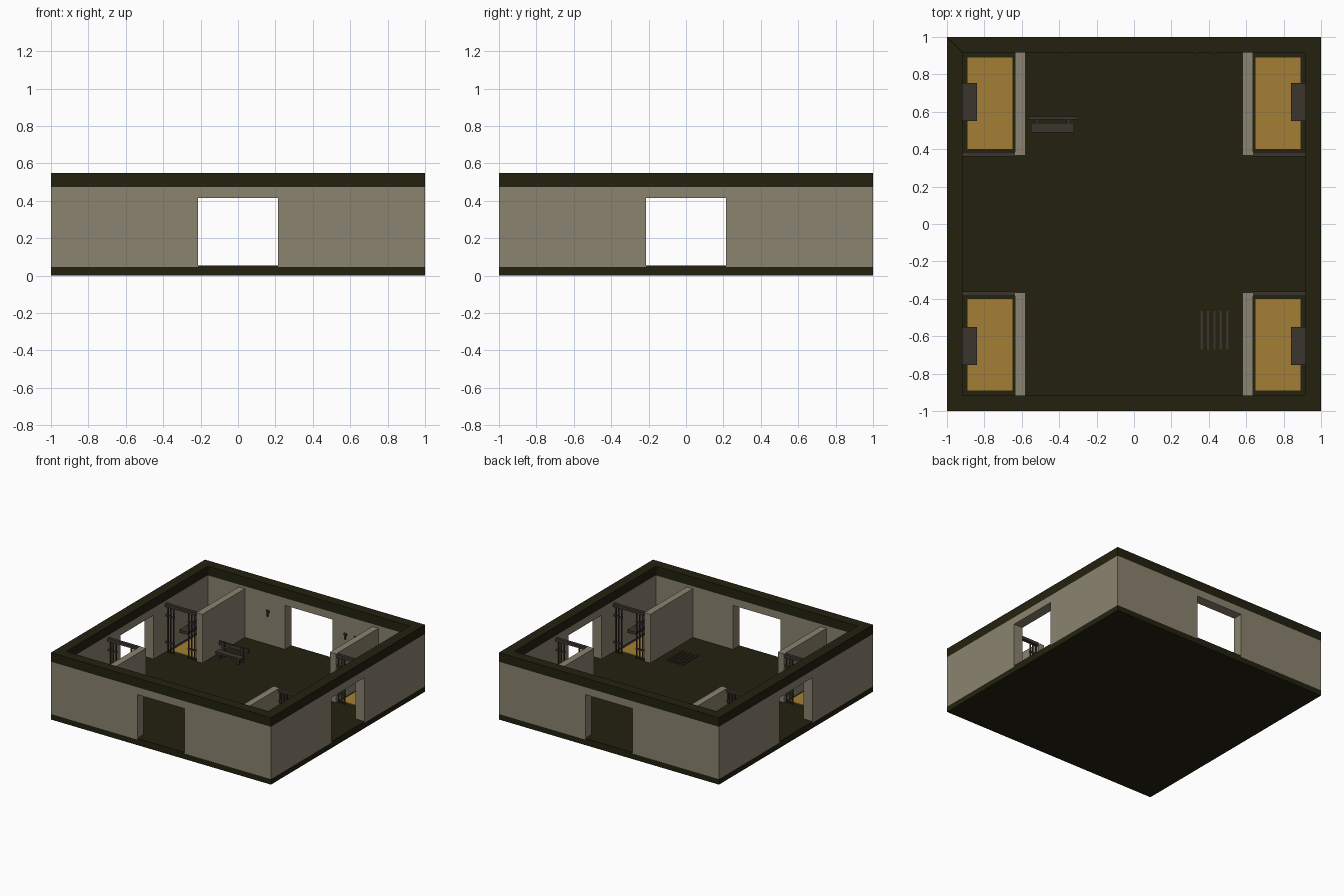
import bpy, bmesh, math
from mathutils import Matrix

if "Cube" in bpy.data.objects:
    bpy.data.objects.remove(bpy.data.objects["Cube"])


def mat(name, rgb):
    m = bpy.data.materials.new(name)
    lin = [((c / 255 + 0.055) / 1.055) ** 2.4 if c > 10 else c / 255 / 12.92 for c in rgb]
    m.diffuse_color = (*lin, 1)
    m.use_nodes = True
    m.node_tree.nodes["Principled BSDF"].inputs["Base Color"].default_value = m.diffuse_color
    return m


OLIVE = mat("dark olive", (35, 33, 15))
STONE = mat("grey stone", (139, 131, 112))
STRAW = mat("straw gold", (165, 127, 53))
IRON = mat("dark iron", (60, 53, 47))
IN = 0.917  # inner face of the outer walls


def finish(name, bm, material):
    bmesh.ops.recalc_face_normals(bm, faces=bm.faces)
    me = bpy.data.meshes.new(name)
    bm.to_mesh(me)
    bm.free()
    me.materials.append(material)
    ob = bpy.data.objects.new(name, me)
    bpy.context.collection.objects.link(ob)
    return ob


def add_box(bm, x0, x1, y0, y1, z0, z1):
    m = Matrix.Translation(((x0 + x1) / 2, (y0 + y1) / 2, (z0 + z1) / 2)) @ \
        Matrix.Diagonal((abs(x1 - x0), abs(y1 - y0), abs(z1 - z0), 1))
    bmesh.ops.create_cube(bm, size=1, matrix=m)


def boxes(name, material, *dims):
    bm = bmesh.new()
    for d in dims:
        add_box(bm, *d)
    return finish(name, bm, material)


def mitred_panel(name, profile, material, turn):
    """Extrude an (x, z) outline through the wall; corners at x = +-1 are mitred."""
    bm = bmesh.new()
    out = [bm.verts.new((x, -1, z)) for x, z in profile]
    inn = [bm.verts.new((math.copysign(IN, x) if abs(x) == 1 else x, -IN, z)) for x, z in profile]
    bm.faces.new(out)
    bm.faces.new(inn[::-1])
    n = len(profile)
    for i in range(n):
        j = (i + 1) % n
        bm.faces.new((out[i], inn[i], inn[j], out[j]))
    bm.transform(Matrix.Rotation(turn * math.pi / 2, 4, 'Z'))
    return finish(name, bm, material)


# floor slab and raised inner floor that runs out through the doorways
boxes("floor_base", OLIVE, (-1, 1, -1, 1, 0, 0.045))
boxes("inner_floor", OLIVE, (-IN, IN, -IN, IN, 0.04, 0.055),
      (-0.215, 0.215, -1, 1, 0.04, 0.055), (-1, 1, -0.215, 0.215, 0.04, 0.055))

# four outer walls with a doorway each, and the top trim
D = 0.215
arch = [(-1, 0.045), (-D, 0.045), (-D, 0.415), (D, 0.415), (D, 0.045),
        (1, 0.045), (1, 0.475), (-1, 0.475)]
cap = [(-1, 0.475), (1, 0.475), (1, 0.55), (-1, 0.55)]
for k in range(4):
    mitred_panel(f"outer_wall_{k}", arch, STONE, k)
    mitred_panel(f"wall_trim_{k}", cap, OLIVE, k)

# four corner cells
for sx in (-1, 1):
    for sy in (-1, 1):
        tag = ("left" if sx < 0 else "right") + ("_front" if sy < 0 else "_back")

        def cell(name, material, *dims):
            boxes(f"{name}_{tag}", material,
                  *[(sx * a, sx * b, sy * c, sy * d, e, f) for a, b, c, d, e, f in dims])

        cell("cell_partition", STONE, (0.58, 0.635, 0.365, IN, 0.05, 0.455))
        cell("straw_mat", STRAW, (0.65, 0.89, 0.40, 0.89, 0.05, 0.062))
        cell("wall_bunk", IRON, (0.84, IN, 0.55, 0.755, 0.145, 0.168))
        # gate: head beam, upright bars either side of the opening, short rails
        cell("gate_beam", IRON, (0.635, IN, 0.36, 0.385, 0.43, 0.455))
        cell("gate_rails", IRON,
             *[(a, b, 0.367, 0.379, z, z + 0.012) for a, b in ((0.635, 0.715), (0.837, IN))
               for z in (0.13, 0.35)])
        bm = bmesh.new()
        for x in (0.655, 0.681, 0.707, 0.845, 0.871, 0.897):
            bmesh.ops.create_cone(bm, cap_ends=True, segments=8, radius1=0.006, radius2=0.006,
                                  depth=0.385,
                                  matrix=Matrix.Translation((sx * x, sy * 0.373, 0.2425)))
        finish(f"gate_bars_{tag}", bm, IRON)

# bench: seat, back boards, posts and legs
boxes("bench_seat", IRON, (-0.55, -0.32, 0.49, 0.54, 0.095, 0.11))
boxes("bench_back", IRON, (-0.565, -0.30, 0.56, 0.575, 0.135, 0.165))
boxes("bench_legs", IRON,
      *[d for x in (-0.53, -0.36) for d in (
          (x, x + 0.022, 0.545, 0.56, 0.05, 0.175),
          (x, x + 0.022, 0.495, 0.51, 0.05, 0.096),
          (x, x + 0.022, 0.51, 0.545, 0.08, 0.096))])

# drain grate in the floor
boxes("floor_grate", IRON,
      *[(x - 0.006, x + 0.006, -0.67, -0.465, 0.05, 0.062)
        for x in (0.362, 0.396, 0.43, 0.464, 0.498)])

# small wall hooks on the back wall
for i, x in enumerate((-0.37, 0.335, 0.43)):
    boxes(f"wall_hook_{i}", IRON,
          (x - 0.012, x + 0.012, 0.908, 0.92, 0.315, 0.335),
          (x - 0.006, x + 0.006, 0.906, 0.92, 0.285, 0.318))
